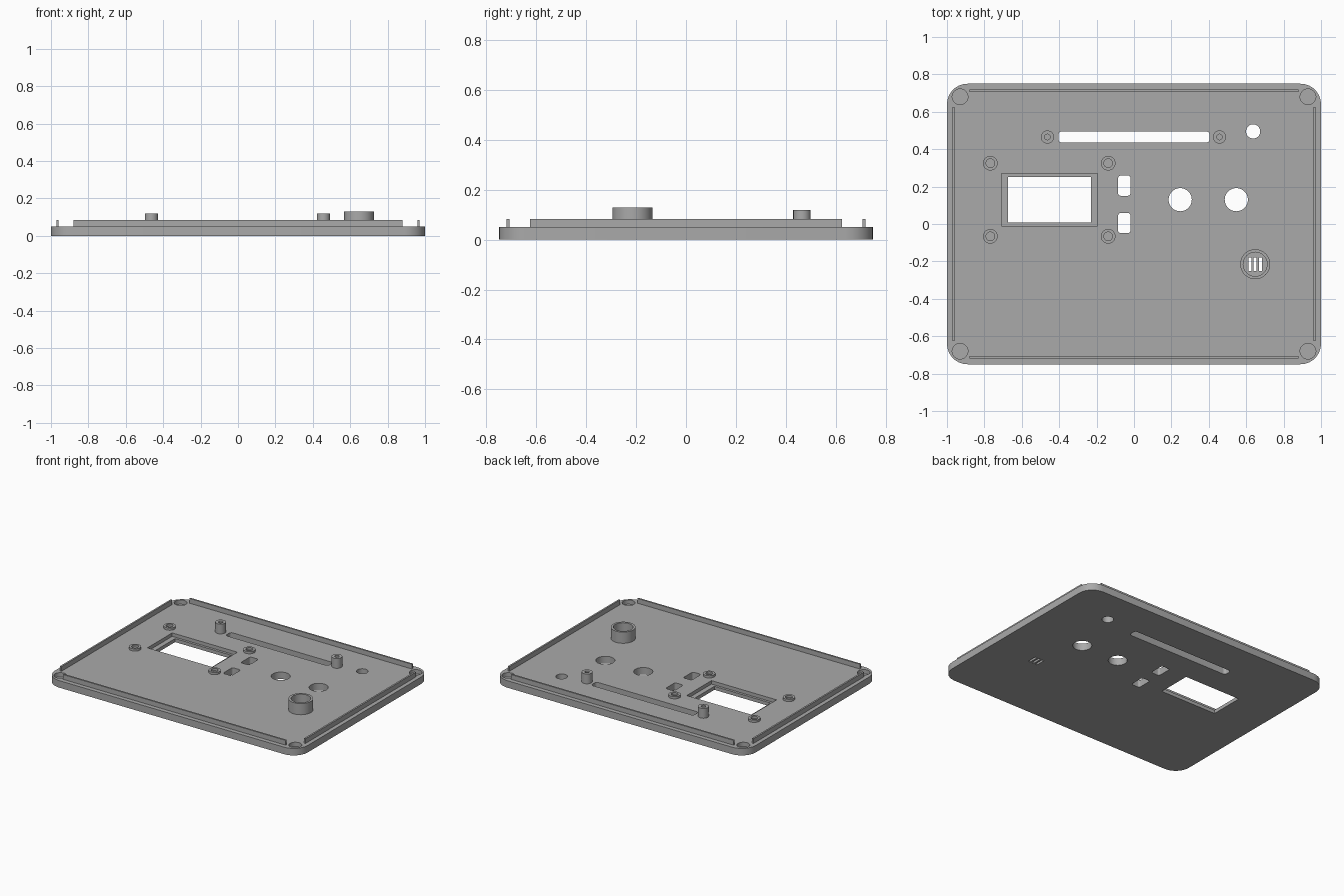
import bpy, bmesh, math

cube = bpy.data.objects.get("Cube")
if cube:
    bpy.data.objects.remove(cube, do_unlink=True)

grey = bpy.data.materials.new("grey plastic")
grey.use_nodes = True
colour = (0.4, 0.4, 0.4, 1)
grey.diffuse_color = colour
grey.node_tree.nodes["Principled BSDF"].inputs["Base Color"].default_value = colour

FLOOR = 0.05      # inner face of the panel
THROUGH = (-0.05, 0.2)


def rounded(cx, cy, w, h, r=0.0, steps=8):
    """Outline of a rounded rectangle; a circle when r is half of w and h."""
    if r == 0:
        return [(cx + sx * w / 2, cy + sy * h / 2)
                for sx, sy in ((1, 1), (-1, 1), (-1, -1), (1, -1))]
    points = []
    for quarter, (sx, sy) in enumerate(((1, 1), (-1, 1), (-1, -1), (1, -1))):
        for i in range(steps):
            a = math.pi / 2 * (quarter + i / (steps - 1))
            points.append((cx + sx * (w / 2 - r) + r * math.cos(a),
                           cy + sy * (h / 2 - r) + r * math.sin(a)))
    return points


def circle(cx, cy, r, n=40):
    return [(cx + r * math.cos(math.tau * i / n), cy + r * math.sin(math.tau * i / n))
            for i in range(n)]


def prism(name, outline, z0, z1):
    bm = bmesh.new()
    low = [bm.verts.new((x, y, z0)) for x, y in outline]
    high = [bm.verts.new((x, y, z1)) for x, y in outline]
    bm.faces.new(low[::-1])
    bm.faces.new(high)
    n = len(low)
    for i in range(n):
        j = (i + 1) % n
        bm.faces.new((low[i], low[j], high[j], high[i]))
    mesh = bpy.data.meshes.new(name)
    bm.to_mesh(mesh)
    bm.free()
    mesh.materials.append(grey)
    obj = bpy.data.objects.new(name, mesh)
    bpy.context.collection.objects.link(obj)
    return obj


def activate(obj):
    bpy.ops.object.select_all(action='DESELECT')
    obj.select_set(True)
    bpy.context.view_layer.objects.active = obj


def cut(obj, outline, z0, z1):
    cutter = prism("cutter", outline, z0, z1)
    cutter.hide_render = True
    mod = obj.modifiers.new("cut", 'BOOLEAN')
    mod.operation = 'DIFFERENCE'
    mod.solver = 'EXACT'
    mod.object = cutter
    activate(obj)
    bpy.ops.object.modifier_apply(modifier=mod.name)
    bpy.data.objects.remove(cutter, do_unlink=True)


def smooth(obj):
    activate(obj)
    bpy.ops.object.shade_smooth_by_angle(angle=math.radians(30))


def tube(name, x, y, r, bore, top, bore_floor=FLOOR):
    """Hollow boss standing on the panel."""
    obj = prism(name, circle(x, y, r), FLOOR - 0.002, top)
    cut(obj, circle(x, y, bore), bore_floor, top + 0.1)
    smooth(obj)


# Panel with rounded corners
panel = prism("panel", rounded(0, 0, 2, 1.5, 0.11), 0, FLOOR)

# Display window with a stepped seat
cut(panel, rounded(-0.452, 0.13, 0.445, 0.245), *THROUGH)
cut(panel, rounded(-0.452, 0.13, 0.515, 0.28), 0.025, 0.2)

# Slider slot, switch openings and round holes
cut(panel, rounded(0, 0.465, 0.81, 0.06, 0.02), *THROUGH)
for y in (0.205, 0.005):
    cut(panel, rounded(-0.052, y, 0.066, 0.108, 0.014), *THROUGH)
for x, y, r in ((0.247, 0.13, 0.062), (0.547, 0.13, 0.062), (0.637, 0.495, 0.038)):
    cut(panel, circle(x, y, r), *THROUGH)

# Sound slots under the buzzer
for i in (-1, 0, 1):
    cut(panel, rounded(0.648 + i * 0.029, -0.215, 0.016, 0.07), *THROUGH)

# Blind corner sockets
for sx in (-1, 1):
    for sy in (-1, 1):
        cut(panel, circle(sx * 0.93, sy * 0.68, 0.042), 0.02, 0.2)
smooth(panel)

# Locating ridges along the edges
for s, front_back, side in ((-1, "front", "right"), (1, "back", "left")):
    prism(front_back + "_ridge", rounded(0, s * 0.713, 1.76, 0.012), FLOOR - 0.002, 0.084)
    prism(side + "_ridge", rounded(s * 0.965, 0, 0.012, 1.25), FLOOR - 0.002, 0.084)

# Buzzer ring
tube("buzzer_ring", 0.648, -0.215, 0.08, 0.064, 0.13, 0.0)

# Slider posts
for x in (-0.463, 0.457):
    tube("slider_post", x, 0.465, 0.035, 0.015, 0.12)

# Display posts
for x in (-0.768, -0.138):
    for y in (0.325, -0.066):
        tube("display_post", x, y, 0.039, 0.023, 0.066)
